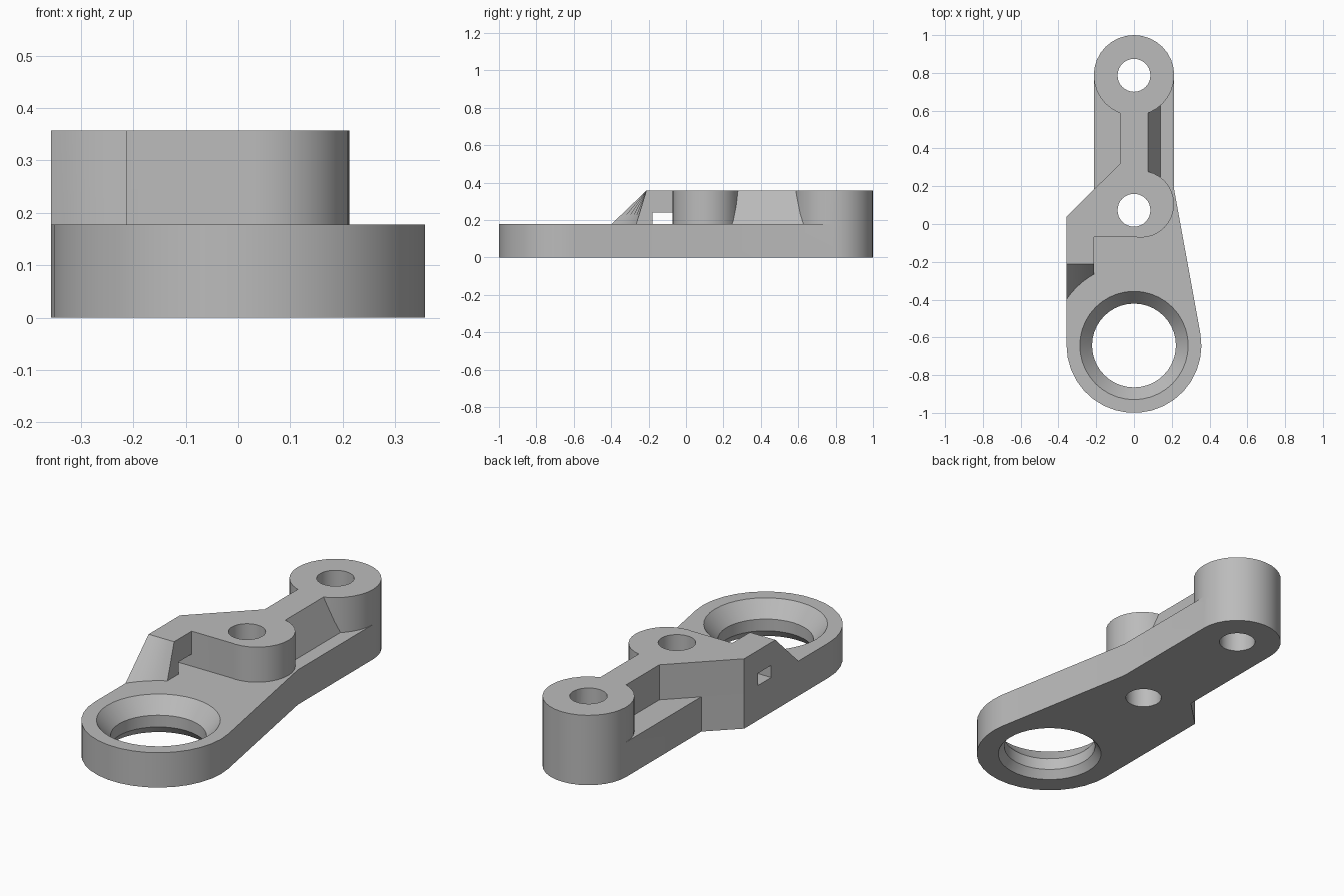
import bpy, bmesh
from math import cos, sin, radians, sqrt

if "Cube" in bpy.data.objects:
    bpy.data.objects.remove(bpy.data.objects["Cube"])

FLOOR, TOP = 0.178, 0.357      # plate thickness, overall height
EDGE = 0.357                   # half width of the plate
RING_Y, BOSS_Y, PIVOT_Y = -0.643, 0.787, 0.073

grey = bpy.data.materials.new("plain grey")
grey.use_nodes = True
grey.diffuse_color = (0.5, 0.5, 0.5, 1)
grey.node_tree.nodes["Principled BSDF"].inputs["Base Color"].default_value = (0.5, 0.5, 0.5, 1)


def arc(cx, cy, r, start, end, steps):
    angles = [radians(start + (end - start) * i / steps) for i in range(steps + 1)]
    return [(cx + r * cos(a), cy + r * sin(a)) for a in angles]


def circle(cx, cy, r, steps=32):
    return arc(cx, cy, r, 0, 360, steps)[:-1]


def loft(name, sections):
    """Closed solid through matching 3D loops."""
    bm = bmesh.new()
    loops = [[bm.verts.new(p) for p in s] for s in sections]
    n = len(loops[0])
    for a, b in zip(loops, loops[1:]):
        for i in range(n):
            j = (i + 1) % n
            bm.faces.new((a[i], a[j], b[j], b[i]))
    bm.faces.new(loops[0][::-1])
    bm.faces.new(loops[-1])
    bmesh.ops.recalc_face_normals(bm, faces=bm.faces)
    mesh = bpy.data.meshes.new(name)
    bm.to_mesh(mesh)
    bm.free()
    obj = bpy.data.objects.new(name, mesh)
    bpy.context.collection.objects.link(obj)
    mesh.materials.append(grey)
    return obj


def prism(name, outline, z0, z1):
    return loft(name, [[(x, y, z) for x, y in outline] for z in (z0, z1)])


def combine(target, other, operation):
    mod = target.modifiers.new(operation.title(), 'BOOLEAN')
    mod.operation, mod.solver, mod.object = operation, 'EXACT', other
    bpy.context.view_layer.objects.active = target
    bpy.ops.object.modifier_apply(modifier=mod.name)
    bpy.data.objects.remove(other)


# Base plate outline: round back, stepped left side, large ring end
body = prism("lever_body",
             arc(0, BOSS_Y, 0.213, 0, 180, 16)
             + [(-0.213, 0.18), (-EDGE, 0.04)]
             + arc(0, RING_Y, EDGE, 180, 370, 18)
             + [(0.213, 0.18)], 0, FLOOR)

# Raised left block with square window
arm = prism("left_block",
            [(-EDGE, -0.212), (-0.213, -0.212), (-0.213, -0.07), (0.035, -0.07),
             (0.035, 0.28), (-0.073, 0.32), (-EDGE, 0.04)], FLOOR, TOP)
window = prism("window_cutter",
               [(-0.5, -0.178), (-0.2, -0.178), (-0.2, -0.07), (-0.5, -0.07)],
               FLOOR - 0.02, 0.24)
combine(arm, window, 'DIFFERENCE')

# Ramp in front of the block, its foot curved around the ring
sections = []
for i in range(6):
    x = -EDGE + (EDGE - 0.213) * i / 5
    foot = RING_Y + sqrt(0.433 ** 2 - x * x)
    sections.append([(x, foot, FLOOR), (x, -0.212, FLOOR), (x, -0.212, TOP)])
ramp = loft("ramp", sections)

# Web between the bosses, sloped on its right side
web = loft("web", [[(-0.073, y, FLOOR), (0.14, y, FLOOR), (0.073, y, TOP), (-0.073, y, TOP)]
                   for y in (0.16, 0.74)])

# Two raised bosses
back_boss = prism("back_boss", circle(0, BOSS_Y, 0.213), FLOOR, TOP)
pivot_boss = prism("pivot_boss", circle(0.035, 0.105, 0.177), FLOOR, TOP)

for part in (arm, ramp, web, back_boss, pivot_boss):
    combine(body, part, 'UNION')

# Bolt holes
for y in (BOSS_Y, PIVOT_Y):
    combine(body, prism("hole_cutter", circle(0, y, 0.087), -0.1, 0.5), 'DIFFERENCE')

# Ring bore: wide chamfer above, narrow flare below
profile = [(0.252, -0.05), (0.252, 0), (0.222, 0.04), (0.222, 0.1), (0.287, FLOOR), (0.287, 0.25)]
bore = loft("bore_cutter", [[(x, y, z) for x, y in circle(0, RING_Y, r, 40)] for r, z in profile])
combine(body, bore, 'DIFFERENCE')

bpy.ops.object.select_all(action='DESELECT')
body.select_set(True)
bpy.context.view_layer.objects.active = body
bpy.ops.object.shade_smooth_by_angle(angle=radians(25))
